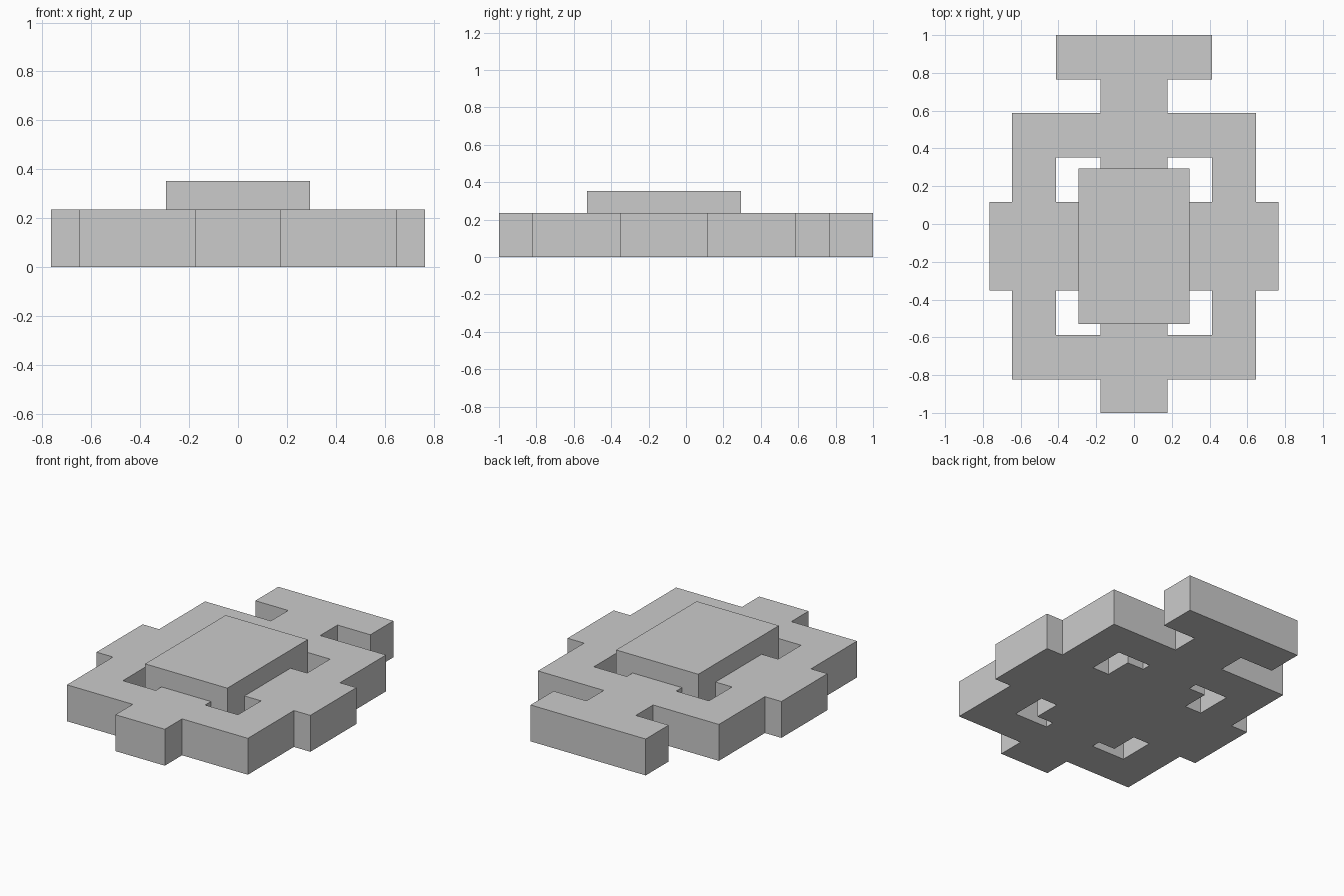
import bpy
import bmesh

if "Cube" in bpy.data.objects:
    bpy.data.objects.remove(bpy.data.objects["Cube"])

U = 2 / 17              # grid module: half units below give y = +-1
BASE_TOP, PAD_TOP = 2 * U, 3 * U


def extrude_profile(name, loops, height):
    """Flat filled outline (with inner loops as holes) raised from z = 0."""
    curve = bpy.data.curves.new(name, 'CURVE')
    curve.dimensions = '2D'
    curve.fill_mode = 'BOTH'
    curve.extrude = height / 2
    for pts in loops:
        spline = curve.splines.new('POLY')
        spline.points.add(len(pts) - 1)
        for p, (x, y) in zip(spline.points, pts):
            p.co = (x * U, y * U, 0, 1)
        spline.use_cyclic_u = True
    obj = bpy.data.objects.new(name, curve)
    bpy.context.collection.objects.link(obj)
    bpy.ops.object.select_all(action='DESELECT')
    obj.select_set(True)
    bpy.context.view_layer.objects.active = obj
    bpy.ops.object.convert(target='MESH')
    obj = bpy.context.object
    bm = bmesh.new()
    bm.from_mesh(obj.data)
    bmesh.ops.remove_doubles(bm, verts=bm.verts, dist=1e-4)
    bmesh.ops.translate(bm, verts=bm.verts, vec=(0, 0, height / 2))
    bmesh.ops.recalc_face_normals(bm, faces=bm.faces)
    for f in bm.faces:
        f.smooth = False
    bm.to_mesh(obj.data)
    bm.free()
    obj.name = name
    return obj


# Base: right half of the outline, front to back, mirrored to the left
half = [(1.5, -8.5), (1.5, -7), (5.5, -7), (5.5, -3), (6.5, -3), (6.5, 1),
        (5.5, 1), (5.5, 5), (1.5, 5), (1.5, 6.5), (3.5, 6.5), (3.5, 8.5)]
outline = half + [(-x, y) for x, y in reversed(half)]

# L-shaped windows around the corners of the central block
back_l = [(2.5, 1), (3.5, 1), (3.5, 3), (1.5, 3), (1.5, 2.5), (2.5, 2.5)]
windows = []
for sx in (1, -1):
    windows.append([(sx * x, y) for x, y in back_l])
    windows.append([(sx * x, -2 - y) for x, y in back_l])
extrude_profile("base_frame", [outline] + windows, BASE_TOP)

# Raised pad on the central block, flush with the window walls
pad = extrude_profile("central_pad",
                      [[(-2.5, -4.5), (2.5, -4.5), (2.5, 2.5), (-2.5, 2.5)]],
                      PAD_TOP - BASE_TOP)
pad.location.z = BASE_TOP
